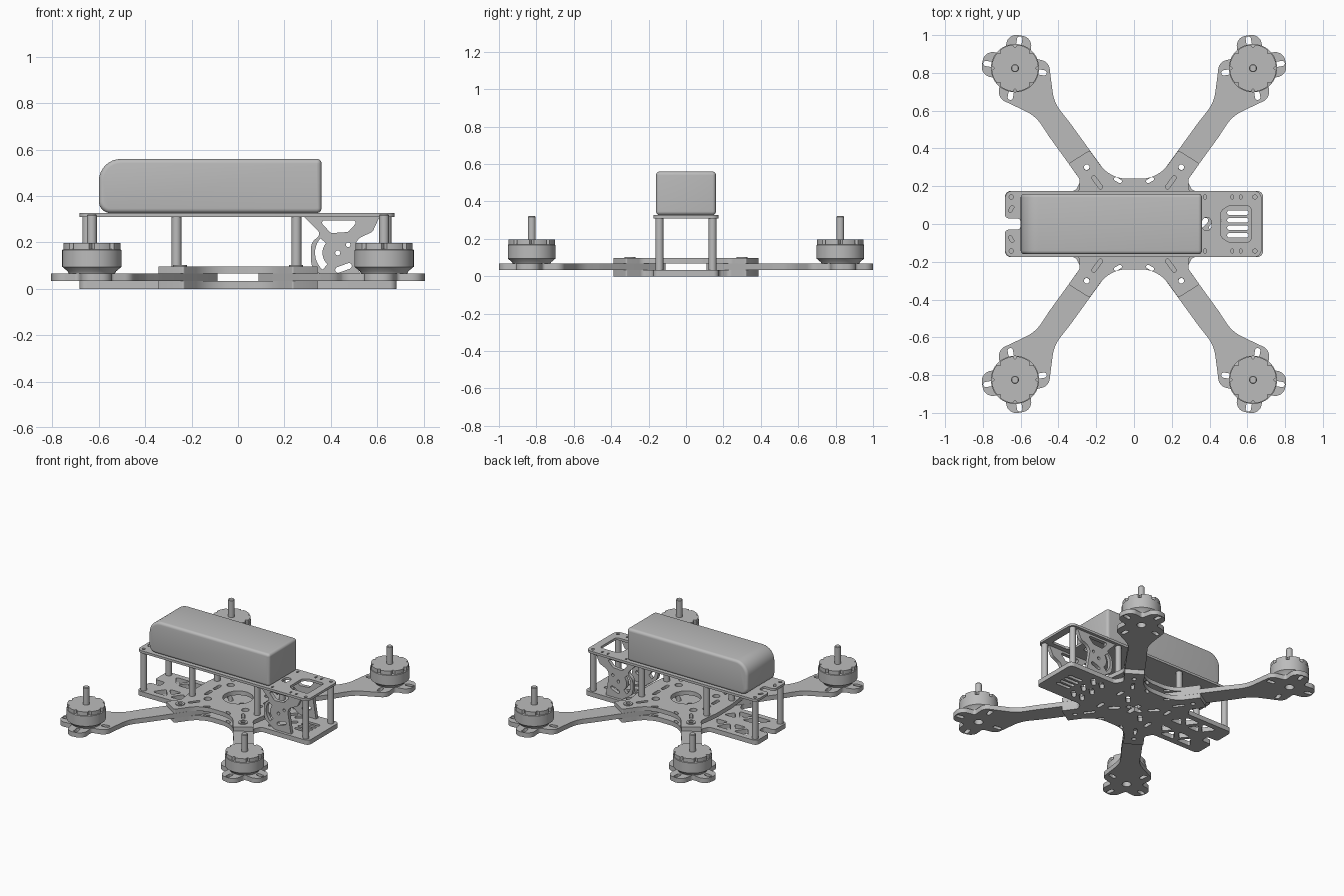
import bpy, bmesh, math
from mathutils import Vector, Matrix

cube = bpy.data.objects.get("Cube")
if cube:
    bpy.data.objects.remove(cube)

grey = bpy.data.materials.new("plain_grey")
grey.use_nodes = True
colour = (0.5, 0.5, 0.5, 1)
grey.diffuse_color = colour
grey.node_tree.nodes["Principled BSDF"].inputs["Base Color"].default_value = colour
made = []
SIGNS = [(1, 1), (-1, 1), (-1, -1), (1, -1)]


def add(name, mesh, loc=(0, 0, 0)):
    ob = bpy.data.objects.new(name, mesh)
    ob.location = loc
    bpy.context.collection.objects.link(ob)
    if not mesh.materials:
        mesh.materials.append(grey)
    made.append(ob)
    return ob


def fillet(points, steps=8):
    """Round each corner (x, y, radius) of a polygon."""
    out = []
    for i, (x, y, r) in enumerate(points):
        p = Vector((x, y))
        a = Vector(points[i - 1][:2]) - p
        b = Vector(points[(i + 1) % len(points)][:2]) - p
        half = a.angle(b) / 2
        if r <= 0 or half > 1.55:
            out.append(p)
            continue
        t = min(r / math.tan(half), a.length * 0.49, b.length * 0.49)
        r = t * math.tan(half)
        c = p + (a.normalized() + b.normalized()).normalized() * (r / math.sin(half))
        start, end = p + a.normalized() * t - c, p + b.normalized() * t - c
        turn = start.angle_signed(end)
        for k in range(steps + 1):
            out.append(c + Matrix.Rotation(-turn * k / steps, 2) @ start)
    return out


def slot(x, y, length, width, deg=0):
    """Stadium hole; a zero length gives a circle."""
    d = Vector((math.cos(math.radians(deg)), math.sin(math.radians(deg))))
    pts = []
    for k in range(20):
        a = math.radians(deg - 90) + math.pi * (k % 10) / (9 if length else 10)
        side = 1 if k < 10 else -1
        pts.append(Vector((x, y)) + side * (d * length / 2
                   + Vector((math.cos(a), math.sin(a))) * width / 2))
    return pts


def mirrored(x, y, length, width, deg=0):
    return [slot(x * i, y * j, length, width, deg * i * j) for i, j in SIGNS]


def plate(name, outline, holes, z0, z1, upright_y=None):
    """Flat cut sheet, optionally stood upright at a given y."""
    cu = bpy.data.curves.new(name, "CURVE")
    cu.dimensions, cu.fill_mode = "2D", "BOTH"
    cu.extrude = (z1 - z0) / 2
    for loop in [outline] + holes:
        sp = cu.splines.new("POLY")
        sp.points.add(len(loop) - 1)
        for q, v in zip(sp.points, loop):
            q.co = (v[0], v[1], 0, 1)
        sp.use_cyclic_u = True
    tmp = bpy.data.objects.new("tmp", cu)
    bpy.context.collection.objects.link(tmp)
    dg = bpy.context.evaluated_depsgraph_get()
    mesh = bpy.data.meshes.new_from_object(tmp.evaluated_get(dg))
    bpy.data.objects.remove(tmp)
    mesh.materials.clear()
    bm = bmesh.new()
    bm.from_mesh(mesh)
    bmesh.ops.remove_doubles(bm, verts=bm.verts, dist=1e-5)
    bmesh.ops.recalc_face_normals(bm, faces=bm.faces)
    bm.to_mesh(mesh)
    mid = (z0 + z1) / 2
    if upright_y is None:
        return add(name, mesh, (0, 0, mid))
    ob = add(name, mesh, (0, upright_y, 0))
    ob.rotation_euler.x = math.pi / 2
    return ob


def lathe(name, profile, steps=40):
    bm = bmesh.new()
    vs = [bm.verts.new((r, 0, z)) for r, z in profile]
    es = [bm.edges.new(e) for e in zip(vs, vs[1:])]
    bmesh.ops.spin(bm, geom=vs + es, cent=(0, 0, 0), axis=(0, 0, 1),
                   angle=math.tau, steps=steps, use_duplicate=False)
    bmesh.ops.remove_doubles(bm, verts=bm.verts, dist=1e-4)
    bmesh.ops.recalc_face_normals(bm, faces=bm.faces)
    mesh = bpy.data.meshes.new(name)
    bm.to_mesh(mesh)
    bm.free()
    return mesh


def four_way(quarter):
    """Mirror a first-quadrant outline, listed from top to right."""
    out = []
    for (i, j), flip in zip([(1, 1), (1, -1), (-1, -1), (-1, 1)], (0, 1, 0, 1)):
        out += [(x * i, y * j, r) for x, y, r in (quarter[::-1] if flip else quarter)]
    return out


# Sheet heights
LOW, ARM, CLAMP, TOP0, TOP1 = 0.033, 0.067, 0.097, 0.31, 0.327
bolts = mirrored(0.25, 0.30, 0, 0.03)
wing = [(0.127, 0.24, 0.24), (0.235, 0.39, 0.008), (0.347, 0.32, 0.008)]
wing_slots = mirrored(0.195, 0.22, 0.06, 0.022, 54) + mirrored(0.085, 0.232, 0.025, 0.02, 30)

# Centre clamp sheet over the arms
clamp_shape = fillet(four_way(wing + [(0.285, 0.235, 0.05), (0.305, 0.09, 0.08)]))
plate("upper_clamp_plate", clamp_shape,
      [slot(0, 0, 0, 0.2)] + bolts + wing_slots
      + mirrored(0.15, 0.13, 0, 0.05) + mirrored(0.2, 0.05, 0.05, 0.025, 90), ARM, CLAMP)

# Bottom sheet with lightening holes and a notched rear end
base = four_way(wing + [(0.282, 0.23, 0.03), (0.31, 0.175, 0.03), (0.683, 0.175, 0.03)])
back = len(base) // 2 + len(base) // 4
notch = [(-0.683, -0.03, 0.02), (-0.6, -0.03, 0.02), (-0.6, 0.03, 0.02), (-0.683, 0.03, 0.02)]
base[back:back] = notch
tri = [fillet([(x, 0.135 * j, 0.01), (x + 0.12, 0.135 * j, 0.01), (x + 0.06, 0.055 * j, 0.01)])
       for x in (-0.59, -0.45) for j in (1, -1)]
tri += [fillet([(x, 0.04 * j, 0.01), (x + 0.1, 0.04 * j, 0.01), (x + 0.05, 0.1 * j, 0.01)])
        for x in (-0.515, -0.37) for j in (1, -1)]
cross = fillet(four_way([(0.016, 0.06, 0.01), (0.016, 0.016, 0), (0.06, 0.016, 0.01)]))
rear_slots = [slot(0.55, y, 0.09, 0.024) for y in (-0.06, -0.02, 0.02, 0.06)]
front_slots = [slot(x, y, 0.05, 0.03, 45) for x in (0.36, 0.43) for y in (-0.1, 0, 0.1)]
plate("bottom_plate", fillet(base), tri + rear_slots + front_slots + [cross] + bolts + wing_slots
      + mirrored(0.11, 0.07, 0.05, 0.03, 45) + mirrored(0.2, 0.1, 0.04, 0.025, 90), 0, LOW)

# Top deck with a window at one end and a notch at the other
deck = [(0.675, -0.175, 0.04), (0.675, 0.175, 0.04), (-0.683, 0.175, 0.04)]
deck += notch[::-1] + [(-0.683, -0.175, 0.04)]
window = fillet([(0.46, -0.07, 0.03), (0.50, -0.095, 0.03), (0.62, -0.095, 0.02),
                 (0.62, 0.095, 0.02), (0.50, 0.095, 0.03), (0.46, 0.07, 0.03)])
deck_holes = [slot(x, 0.143 * j, 0, 0.022) for x in (-0.65, 0.64) for j in (1, -1)]
deck_holes += [slot(x, 0.143 * j, 0.012, 0.012, 90) for x in (0.375, 0.52, 0.565) for j in (1, -1)]
deck_holes += [slot(-0.65, 0.08 * j, 0.02, 0.018, 60 * j) for j in (1, -1)]
plate("top_plate", fillet(deck), [window, slot(0.385, 0, 0.02, 0.05, 90)] + deck_holes, TOP0, TOP1)

# Arms with four-lobed motor mounts, plus motors and clamp bolts
HUB = Vector((0.63, 0.825))
ALONG, ACROSS = Vector((0.586, 0.81)), Vector((0.81, -0.586))
half_arm = [(0.095, 0, 0.02), (0.17, 0.078, 0.055), (0.078, 0.17, 0.055), (0, 0.098, 0.02),
            (-0.078, 0.165, 0.055), (-0.15, 0.125, 0.06), (-0.27, 0.06, 0.2),
            (-0.40, 0.066, 0.2), (-0.84, 0.066, 0.01)]
arm = fillet(half_arm + [(s, -t, r) for s, t, r in half_arm[:0:-1]])
mounts = [slot(0.1 * i, 0.1 * j, 0.03, 0.028, 45 * i * j) for i, j in SIGNS]
arm_holes = mounts + [slot(0, 0, 0, 0.06), slot(-0.647, 0, 0, 0.03)]

bell = lathe("motor_bell", [(0, 0.067), (0.1, 0.067), (0.104, 0.075), (0.128, 0.095),
                            (0.128, 0.168), (0.11, 0.172), (0, 0.172)])
shaft = lathe("motor_shaft", [(0, 0.19), (0.021, 0.19), (0.021, 0.317), (0.017, 0.322), (0, 0.322)], 20)
cap_shape = []
for k in range(64):
    r = 0.108 if k % 8 == 0 else 0.124
    cap_shape.append((r * math.cos(math.tau * k / 64), r * math.sin(math.tau * k / 64)))


def place(loop, i, j):
    pts = [HUB + ALONG * v[0] + ACROSS * v[1] for v in loop]
    return [(p.x * i, p.y * j) for p in pts]


for n, (i, j) in enumerate(SIGNS):
    tag = ("left" if i > 0 else "right") + ("_back" if j > 0 else "_front")
    plate("arm_" + tag, place(arm, i, j), [place(h, i, j) for h in arm_holes], LOW, ARM)
    spot = (HUB.x * i, HUB.y * j, 0)
    add("motor_bell_" + tag, bell, spot)
    add("motor_shaft_" + tag, shaft, spot)
    cap = plate("motor_cap_" + tag, cap_shape, [], 0.17, 0.197)
    cap.location.x, cap.location.y = spot[:2]
    plate("clamp_bolt_" + tag, slot(0.25 * i, 0.3 * j, 0, 0.06), [bolts[n]], CLAMP, CLAMP + 0.006)

# Standoffs between the sheets
for x, foot in ((-0.65, LOW), (-0.265, CLAMP), (0.252, CLAMP), (0.64, LOW)):
    post = lathe("standoff", [(0, foot), (0.021, foot), (0.021, TOP0), (0, TOP0)], 20)
    for j in (1, -1):
        add("standoff", post, (x, 0.142 * j, 0))

# Upright camera side plates, drawn in x and z
side = fillet([(0.285, TOP0, 0), (0.61, TOP0, 0), (0.58, 0.245, 0.03), (0.50, 0.21, 0.05),
               (0.53, LOW, 0), (0.40, LOW, 0.04), (0.315, 0.09, 0.06), (0.315, 0.20, 0.05),
               (0.36, 0.235, 0.02)])
arc = [(0.43 + r * math.cos(a), 0.155 + r * math.sin(a))
       for r, seq in ((0.098, range(9)), (0.066, range(8, -1, -1)))
       for a in [math.radians(140 + 11 * k) for k in seq]]
gap = fillet([(0.35, 0.295, 0.01), (0.52, 0.295, 0.01), (0.475, 0.245, 0.02), (0.40, 0.24, 0.02)])
side_holes = [arc, gap, slot(0.43, 0.155, 0, 0.022), slot(0.455, 0.09, 0.05, 0.025, 20),
              slot(0.475, 0.19, 0, 0.02)]
for j in (1, -1):
    plate("camera_side_plate", side, side_holes, 0, 0.026, 0.142 * j)

# Battery with one well-rounded end
block = fillet([(-0.6, TOP1, 0.05), (0.36, TOP1, 0.02), (0.36, 0.56, 0.02), (-0.6, 0.56, 0.095)])
bm = bmesh.new()
face = bm.faces.new([bm.verts.new((p.x, -0.16, p.y)) for p in block])
ext = bmesh.ops.extrude_face_region(bm, geom=[face])
bmesh.ops.translate(bm, vec=(0, 0.32, 0), verts=[v for v in ext["geom"] if isinstance(v, bmesh.types.BMVert)])
bmesh.ops.recalc_face_normals(bm, faces=bm.faces)
rims = [e for e in bm.edges if abs(e.verts[0].co.y - e.verts[1].co.y) < 1e-5]
bmesh.ops.bevel(bm, geom=rims, offset=0.019, segments=4, profile=0.5, affect="EDGES")
mesh = bpy.data.meshes.new("battery")
bm.to_mesh(mesh)
add("battery", mesh)

# Smooth curves, keep edges crisp
bpy.ops.object.select_all(action="DESELECT")
for ob in made:
    ob.select_set(True)
bpy.context.view_layer.objects.active = made[0]
bpy.ops.object.shade_smooth_by_angle(angle=math.radians(32))
